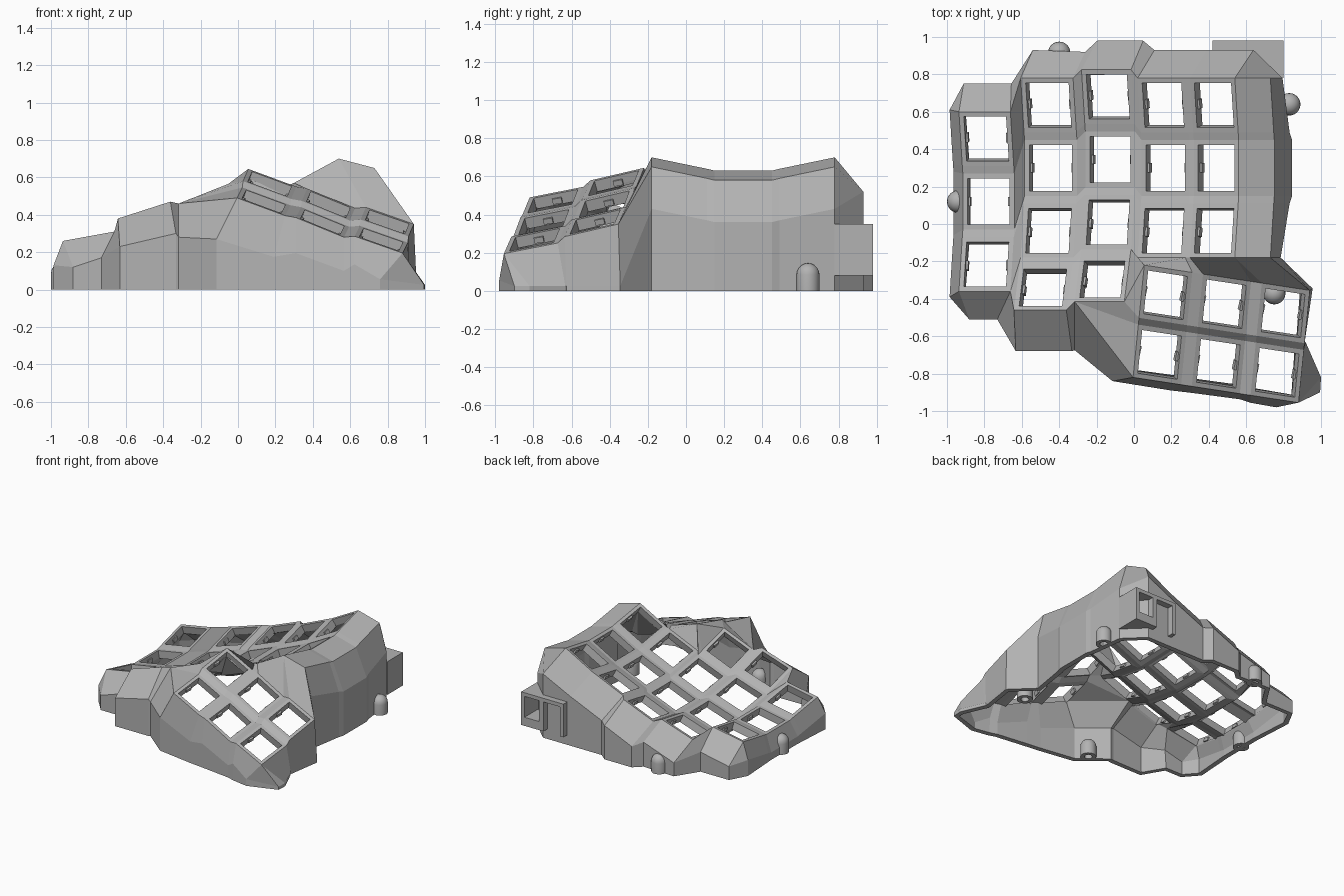
import bpy, bmesh
from math import sin, cos, pi
from mathutils import Vector, Matrix

if "Cube" in bpy.data.objects:
    bpy.data.objects.remove(bpy.data.objects["Cube"])

gray = bpy.data.materials.new("plain gray")
gray.use_nodes = True
GRAY = (0.45, 0.45, 0.45, 1)
gray.diffuse_color = GRAY
gray.node_tree.nodes["Principled BSDF"].inputs["Base Color"].default_value = GRAY


def make_object(name, bm):
    mesh = bpy.data.meshes.new(name)
    bm.to_mesh(mesh)
    bm.free()
    mesh.materials.append(gray)
    obj = bpy.data.objects.new(name, mesh)
    bpy.context.collection.objects.link(obj)
    return obj


def add_box(bm, size, matrix):
    bmesh.ops.create_cube(bm, size=1, matrix=matrix @ Matrix.Diagonal((*size, 1)))


shell = bmesh.new()
clips = bmesh.new()


def face(*verts):
    unique = list(dict.fromkeys(verts))
    if len(unique) > 2 and not shell.faces.get(unique):
        shell.faces.new(unique)


def bridge(pairs):
    for (a, b), (c, d) in zip(pairs, pairs[1:]):
        face(a, b, d, c)


def key(bl, br, fr, fl):
    """Square frame round a switch hole, with a clip on each side wall."""
    outer = [bl, br, fr, fl]
    p = [v.co for v in outer]
    m = 0.09

    def at(u, w):
        return p[0].lerp(p[1], u).lerp(p[3].lerp(p[2], u), w)

    inner = [shell.verts.new(at(u, w)) for u, w in
             ((m, m), (1 - m, m), (1 - m, 1 - m), (m, 1 - m))]
    for i in range(4):
        j = (i + 1) % 4
        face(outer[i], outer[j], inner[j], inner[i])
    x = (p[1] - p[0]).normalized()
    z = x.cross(p[0] - p[3]).normalized()
    y = z.cross(x)
    for u in (m, 1 - m):
        rot = Matrix((x, y, z)).transposed().to_4x4()
        add_box(clips, (0.024, 0.05, 0.03),
                Matrix.Translation(at(u, 0.5) - z * 0.038) @ rot)


def plate(grid):
    """Grid of vertices where every even cell is a key and the rest is web."""
    for i in range(len(grid) - 1):
        for j in range(len(grid[0]) - 1):
            quad = (grid[i][j], grid[i + 1][j], grid[i + 1][j + 1], grid[i][j + 1])
            if i % 2 == 0 and j % 2 == 0:
                key(*quad)
            else:
                face(*quad)


# Curved finger columns: left x, right x, left z, right z, middle y, rows
COLUMNS = [(-0.915, -0.64, 0.19, 0.24, 0.12, 3),
           (-0.585, -0.305, 0.19, 0.28, 0.30, 4),
           (-0.26, 0.005, 0.27, 0.375, 0.345, 4),
           (0.04, 0.295, 0.38, 0.49, 0.30, 3),
           (0.32, 0.56, 0.50, 0.63, 0.30, 3)]
# Distance from the middle and rise for each row edge
EDGES = [(0.48, 0.07), (0.19, 0.01), (0.15, 0), (-0.15, 0),
         (-0.19, 0.01), (-0.48, 0.07), (-0.52, 0.09), (-0.76, 0.19)]


def column_edge(x, z, mid, rows):
    return [shell.verts.new((x - 0.3 * rise, mid + v, z + rise))
            for v, rise in EDGES[:rows * 2]]


columns = []
for x0, x1, z0, z1, mid, rows in COLUMNS:
    grid = [column_edge(x0, z0, mid, rows), column_edge(x1, z1, mid, rows)]
    plate(grid)
    columns.append(grid)
A, B, C, D, E = columns
F = column_edge(0.75, 0.58, 0.30, 3)      # outer edge of the high side rim

# Webs between neighbouring columns
bridge(list(zip(A[1] + [A[1][-1]] * 2, B[0])))
for left, right in ((B[1], C[0]), (C[1], D[0]), (D[1], E[0]), (E[1], F)):
    bridge(list(zip(left, right)))

# Tilted thumb plate, with small steps between its rows and columns
ORIGIN, U, W = Vector((0.055, -0.22, 0.645)), Vector((0.885, -0.135, -0.31)), Vector((-0.06, -0.6, -0.14))
ACROSS = [(0, 0), (0.29, -0.005), (0.355, 0.005), (0.645, -0.01), (0.71, 0.015), (1, 0.015)]
ALONG = [(0, 0), (0.47, 0), (0.53, -0.025), (1, -0.015)]
T = [[shell.verts.new(ORIGIN + U * u + W * w + Vector((0, 0, a + b))) for w, b in ALONG]
     for u, a in ACROSS]
plate(T)

# Web from the finger columns to the thumb plate
corner = T[0][0]
bridge([(C[0][7], T[0][3]), (C[0][7], T[0][2]), (C[1][7], T[0][1]), (C[1][7], corner),
        (C[1][6], corner), (C[1][5], corner), (D[0][5], corner), (D[1][5], T[1][0]),
        (E[0][5], T[2][0]), (E[1][5], T[3][0]), (E[1][5], T[4][0]), (F[5], T[5][0])])

# Outer walls: top vertex, outward shift in x and y, drop to the upright part
rim = [(A[0][0], 0.025, 0.15, 0.15)]
rim += [(v, -0.05, 0.01, 0.13) for v in A[0][:3]] + [(v, -0.05, -0.03, 0.13) for v in A[0][3:]]
rim += [(A[0][5], 0.055, -0.15, 0.14), (A[1][5], -0.07, -0.15, 0.14),
        (B[0][7], 0.01, -0.22, 0.15), (B[1][7], 0.03, -0.22, 0.17), (C[0][7], 0.0, -0.26, 0.18)]
shifts = [(-0.11, -0.02, 0.22), (-0.06, -0.03, 0.22), (0, -0.035, 0.19),
          (0, -0.03, 0.18), (0, -0.04, 0.15), (-0.12, -0.025, 0.14)]
rim += [(col[3], dx, dy, drop) for col, (dx, dy, drop) in zip(T, shifts)]
rim += [(T[5][3], 0.115, 0.055, None), (T[5][3], 0.12, 0.135, None), (T[5][2], 0.01, 0.04, None),
        (T[5][1], 0, 0.01, None), (T[5][0], 0.015, 0.01, None)]
bulge = (0.065, 0.085, 0.095, 0.095, 0.085, 0.055)
rim += [(v, dx, 0, 0.22) for v, dx in zip(reversed(F), reversed(bulge))]
rim += [(E[1][0], 0.1, 0.15, 0.18), (E[0][0], 0.09, 0.15, 0.17), (D[1][0], 0.09, 0.15, 0.17),
        (D[0][0], 0.09, 0.15, 0.17), (C[1][0], 0.065, 0.155, 0.17), (C[0][0], 0.085, 0.155, 0.17),
        (B[1][0], 0.065, 0.14, 0.15), (B[0][0], 0.065, 0.15, 0.15), (A[1][0], 0.005, 0.15, 0.15)]
strips = []
for top, dx, dy, drop in rim:
    x, y, z = top.co
    low = z - drop if drop else 0.025
    strips.append((top, shell.verts.new((x + dx, y + dy, low)),
                   shell.verts.new((x + dx, y + dy, 0))))
for a, b in zip(strips, strips[1:] + strips[:1]):
    face(a[0], b[0], b[1], a[1])
    face(a[1], b[1], b[2], a[2])

bmesh.ops.recalc_face_normals(shell, faces=shell.faces)
shell.normal_update()
if sum(f.normal.z * f.calc_area() for f in shell.faces) < 0:
    bmesh.ops.reverse_faces(shell, faces=shell.faces)

# Thick key plate, thinner outer walls
shell.verts.index_update()
wall_indices = [v.index for strip in strips for v in strip[1:]]
total = len(shell.verts)
case = make_object("keyboard_case", shell)
group = case.vertex_groups.new(name="thickness")
group.add(list(range(total)), 1.0, "REPLACE")
group.add(wall_indices, 0.65, "REPLACE")
solid = case.modifiers.new("Thickness", "SOLIDIFY")
solid.thickness = 0.062
solid.offset = -1
solid.vertex_group = group.name
make_object("switch_clips", clips)

# Domed screw posts, hollow underneath
R = 0.06
profile = [(0, 0.08), (0.03, 0.08), (0.03, 0), (R, 0)]
profile += [(R * cos(a * pi / 10), 0.085 + R * sin(a * pi / 10)) for a in range(6)]
POSTS = [(-0.40, 0.915), (0.83, 0.64), (-0.94, 0.12), (0.75, -0.37), (-0.16, -0.72)]
for n, (x, y) in enumerate(POSTS):
    bm = bmesh.new()
    verts = [bm.verts.new((r, 0, z)) for r, z in profile]
    edges = [bm.edges.new(pair) for pair in zip(verts, verts[1:])]
    bmesh.ops.spin(bm, geom=verts + edges, cent=(0, 0, 0), axis=(0, 0, 1),
                   angle=2 * pi, steps=24)
    bmesh.ops.remove_doubles(bm, verts=bm.verts, dist=0.0005)
    bmesh.ops.recalc_face_normals(bm, faces=bm.faces)
    post = make_object(f"screw_post_{n + 1}", bm)
    post.location = (x, y, 0)
    post.data.shade_smooth()
    post.data.set_sharp_from_angle(angle=0.6)

# Socket holder on the back wall: open bay beside a framed window
holder = bmesh.new()
for x0, x1, z0, z1 in ((0.42, 0.80, 0.32, 0.35), (0.42, 0.45, 0.08, 0.32),
                       (0.60, 0.64, 0.08, 0.32), (0.77, 0.80, 0.08, 0.32),
                       (0.64, 0.77, 0.08, 0.15)):
    add_box(holder, (x1 - x0, 0.2, z1 - z0),
            Matrix.Translation(((x0 + x1) / 2, 0.88, (z0 + z1) / 2)))
make_object("socket_holder", holder)
